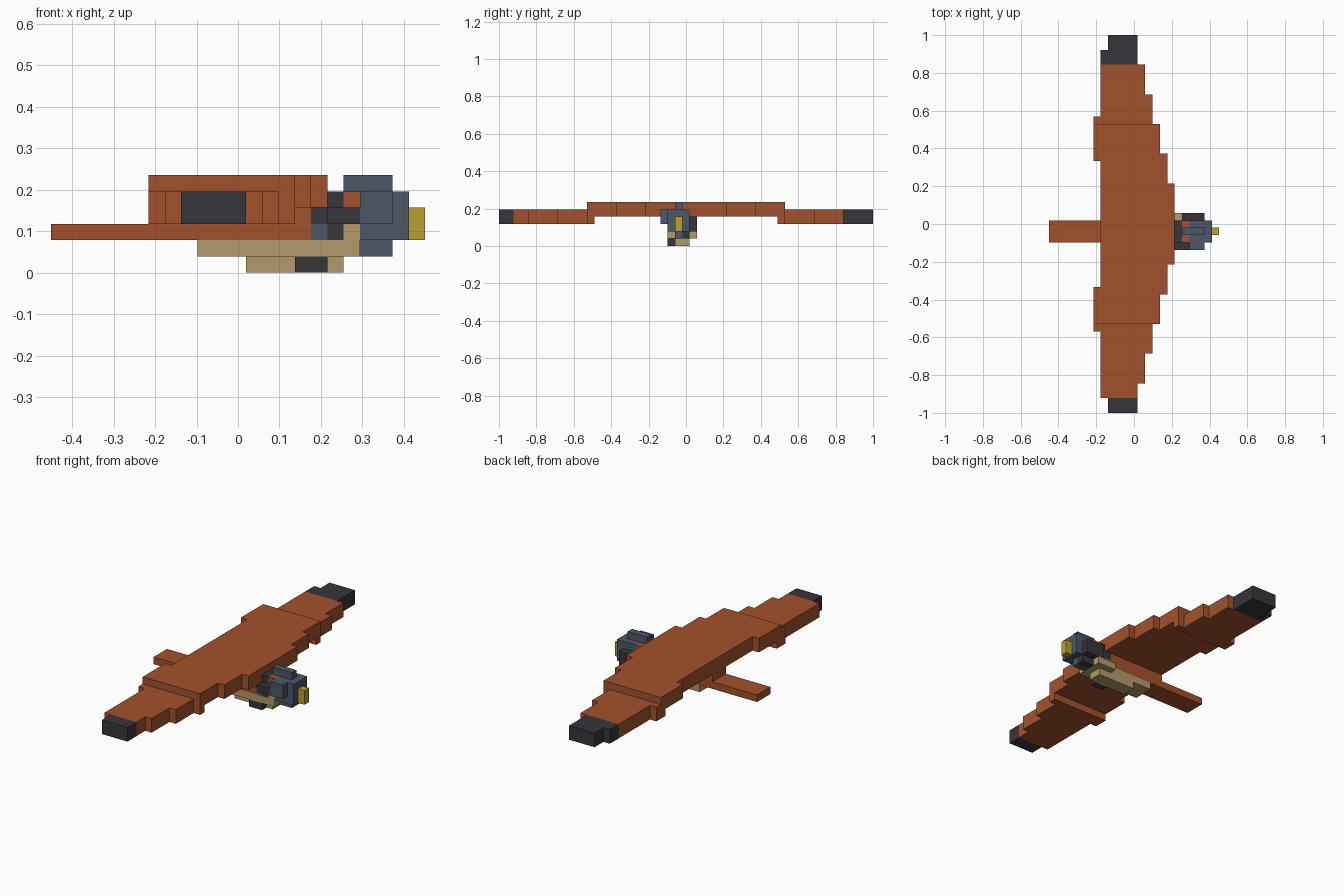
import bpy
import bmesh

if "Cube" in bpy.data.objects:
    bpy.data.objects.remove(bpy.data.objects["Cube"], do_unlink=True)

U = 2 / 51          # one block
NX, NY = 23, 51     # blocks along x and y


def material(name, rgb):
    m = bpy.data.materials.new(name)
    m.use_nodes = True
    m.diffuse_color = (*rgb, 1)
    bsdf = m.node_tree.nodes["Principled BSDF"]
    bsdf.inputs["Base Color"].default_value = (*rgb, 1)
    bsdf.inputs["Roughness"].default_value = 0.9
    return m


RUST = material("rust_feathers", (0.36, 0.083, 0.026))
DARK = material("charcoal", (0.038, 0.035, 0.042))
BLUE = material("slate_blue", (0.073, 0.096, 0.137))
TAN = material("tan_belly", (0.45, 0.33, 0.15))
GOLD = material("golden_beak", (0.50, 0.35, 0.03))


def prism(name, outline, k0, k1, mat):
    """Extrude an outline given in block units from layer k0 to k1."""
    bm = bmesh.new()
    verts = [bm.verts.new(((i - NX / 2) * U, (j - NY / 2) * U, k0 * U)) for i, j in outline]
    face = bm.faces.new(verts)
    top = bmesh.ops.extrude_face_region(bm, geom=[face])["geom"]
    bmesh.ops.translate(bm, vec=(0, 0, (k1 - k0) * U),
                        verts=[g for g in top if isinstance(g, bmesh.types.BMVert)])
    bmesh.ops.recalc_face_normals(bm, faces=bm.faces)
    mesh = bpy.data.meshes.new(name)
    bm.to_mesh(mesh)
    bm.free()
    mesh.materials.append(mat)
    ob = bpy.data.objects.new(name, mesh)
    bpy.context.collection.objects.link(ob)
    return ob


def box(name, i, j, k, mat):
    return prism(name, [(i[0], j[0]), (i[1], j[0]), (i[1], j[1]), (i[0], j[1])], *k, mat)


def stepped(name, rows, k, mat, flip=False):
    """Plate with stepped edges; rows are (j0, j1, back i, front i)."""
    front, back = [], []
    for j0, j1, b, f in rows:
        front += [(f, j0), (f, j1)]
        back += [(b, j0), (b, j1)]
    pts = front + back[::-1]
    # drop doubled corners where neighbouring rows share an edge
    pts = [p for n, p in enumerate(pts) if p != pts[n - 1]]
    if flip:
        pts = [(i, NY - j) for i, j in pts]
    return prism(name, pts, *k, mat)


# Inner wings, one raised plate across the back
stepped("inner_wings", [(12, 16, 6, 15), (16, 17, 6, 16), (17, 20, 7, 16), (20, 31, 7, 17),
                        (31, 34, 7, 16), (34, 35, 6, 16), (35, 39, 6, 15)], (4, 6), RUST)

# Outer wings, one layer lower, with dark tips
OUTER = [(4, 8, 7, 13), (8, 11, 7, 14), (11, 12, 6, 14)]
stepped("right_outer_wing", [(2, 4, 7, 12)] + OUTER, (3, 5), RUST)
stepped("left_outer_wing", OUTER, (3, 5), RUST, True)
for side, flip in (("right", False), ("left", True)):
    stepped(side + "_wing_joint", [(12, 13, 6, 15)], (3, 4), RUST, flip)
stepped("right_wing_tip", [(0, 2, 8, 12)], (3, 5), DARK)
stepped("left_wing_tip", [(0, 2, 8, 12), (2, 4, 7, 12)], (3, 5), DARK, True)

# Tail and back
box("tail", (0, 7), (23, 26), (2, 3), RUST)
box("back", (7, 16), (23, 26), (2, 4), RUST)
box("shoulder", (16, 17), (23, 26), (3, 4), DARK)
box("shoulder_base", (16, 17), (23, 26), (2, 3), BLUE)

# Belly and feet
box("belly", (9, 18), (23, 26), (1, 2), TAN)
box("lower_belly", (12, 18), (24, 26), (0, 1), TAN)
box("foot", (15, 17), (23, 24), (0, 1), DARK)
box("left_breast", (16, 19), (26, 27), (1, 2), TAN)
box("throat", (18, 19), (23, 26), (1, 3), TAN)

# Neck
box("neck_band", (17, 18), (23, 26), (2, 5), DARK)
box("nape", (18, 19), (23, 26), (3, 5), RUST)

# Head with crest, chin and cheeks
box("head", (19, 21), (23, 26), (2, 5), BLUE)
box("face", (21, 22), (23, 26), (2, 5), BLUE)
box("crest", (18, 21), (24, 25), (5, 6), BLUE)
box("chin", (19, 21), (24, 25), (1, 2), BLUE)
box("chin_patch", (19, 21), (25, 26), (1, 2), DARK)
box("right_cheek", (19, 21), (22, 23), (3, 5), BLUE)
box("right_eye_stripe", (17, 19), (22, 23), (3, 4), DARK)
box("left_cheek", (18, 21), (26, 27), (2, 4), DARK)
box("beak", (22, 23), (24, 25), (2, 4), GOLD)
